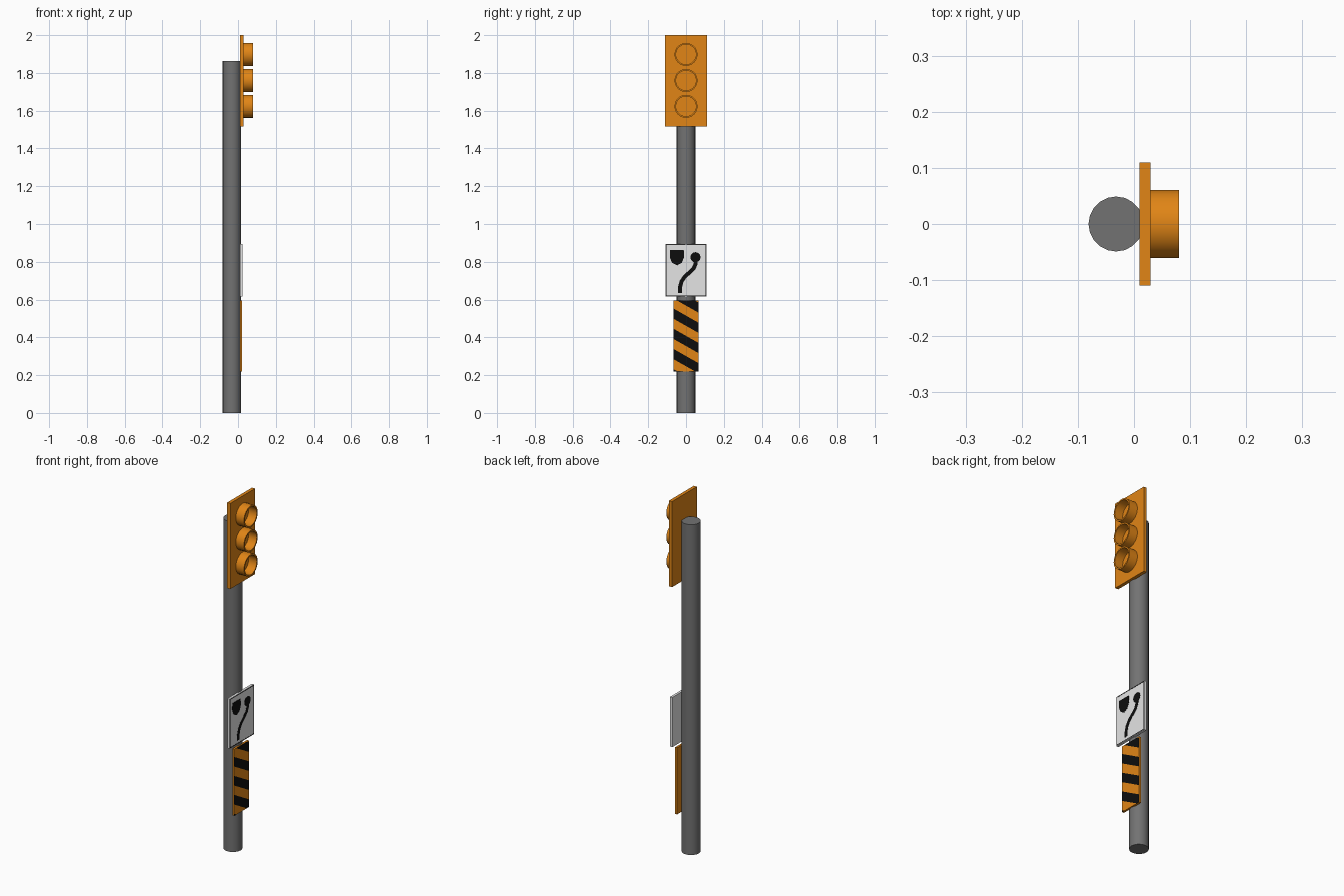
import bpy, bmesh, math
from mathutils import Vector

if "Cube" in bpy.data.objects:
    bpy.data.objects.remove(bpy.data.objects["Cube"])


def material(name, r, g, b):
    m = bpy.data.materials.new(name)
    m.diffuse_color = (r, g, b, 1)
    m.use_nodes = True
    m.node_tree.nodes["Principled BSDF"].inputs["Base Color"].default_value = m.diffuse_color
    return m


ORANGE = material("signal orange", 0.75, 0.235, 0.008)
GREY = material("pole grey", 0.17, 0.17, 0.17)
WHITE = material("sign white", 0.78, 0.78, 0.78)
BLACK = material("marking black", 0.004, 0.004, 0.004)


def finish(name, bm, *mats, smooth=False):
    bmesh.ops.recalc_face_normals(bm, faces=bm.faces)
    me = bpy.data.meshes.new(name)
    bm.to_mesh(me)
    bm.free()
    for m in mats:
        me.materials.append(m)
    ob = bpy.data.objects.new(name, me)
    bpy.context.collection.objects.link(ob)
    if smooth:
        bpy.ops.object.select_all(action='DESELECT')
        ob.select_set(True)
        bpy.context.view_layer.objects.active = ob
        bpy.ops.object.shade_smooth_by_angle(angle=math.radians(35))
    return ob


def box(x0, x1, y0, y1, z0, z1):
    bm = bmesh.new()
    bmesh.ops.create_cube(bm, size=1)
    for v in bm.verts:
        v.co = ((x0 + x1) / 2 + v.co.x * (x1 - x0),
                (y0 + y1) / 2 + v.co.y * (y1 - y0),
                (z0 + z1) / 2 + v.co.z * (z1 - z0))
    return bm


def plate(name, outline, x, thick=0.002):
    """Thin painted marking, outline given in (y, z)."""
    bm = bmesh.new()
    face = bm.faces.new([bm.verts.new((x, y, z)) for y, z in outline])
    ext = bmesh.ops.extrude_face_region(bm, geom=[face])
    for v in ext["geom"]:
        if isinstance(v, bmesh.types.BMVert):
            v.co.x += thick
    return finish(name, bm, BLACK)


# Pole
bm = bmesh.new()
bmesh.ops.create_cone(bm, cap_ends=True, segments=20, radius1=0.049, radius2=0.049, depth=1.862)
bmesh.ops.translate(bm, verts=bm.verts, vec=(-0.032, 0, 0.931))
finish("pole", bm, GREY, smooth=True)

# Signal back board
finish("signal_board", box(0.01, 0.029, -0.11, 0.11, 1.517, 2.0), ORANGE)

# Hollow lamp hoods
for name, z in (("top", 1.898), ("middle", 1.76), ("bottom", 1.623)):
    bm = bmesh.new()
    prof = [(0.025, 0.061), (0.08, 0.061), (0.08, 0.053), (0.025, 0.053)]
    vs = [bm.verts.new((x, 0, z + r)) for x, r in prof]
    es = [bm.edges.new((vs[i], vs[(i + 1) % 4])) for i in range(4)]
    bmesh.ops.spin(bm, geom=vs + es, cent=(0, 0, z), axis=(1, 0, 0),
                   angle=math.tau, steps=24)
    bmesh.ops.remove_doubles(bm, verts=bm.verts, dist=1e-5)
    finish(name + "_lamp_hood", bm, ORANGE, smooth=True)

# White sign plate
SX = 0.024
finish("sign_plate", box(0.01, SX, -0.108, 0.108, 0.615, 0.895), WHITE)

# Thin sign border
for side in (-1, 1):
    y, z = side * 0.104, 0.755 + side * 0.136
    for name, hy, hz, cy, cz in (("upright", 0.0012, 0.137, y, 0.755),
                                 ("rail", 0.105, 0.0012, 0, z)):
        plate("sign_border_" + name, [(cy - hy, cz - hz), (cy + hy, cz - hz),
                                      (cy + hy, cz + hz), (cy - hy, cz + hz)], SX - 0.001)

# Sign symbols: shield, disc and curved stroke
plate("shield_symbol", [(-0.085, 0.862), (-0.012, 0.862), (-0.010, 0.825), (-0.022, 0.795),
                        (-0.047, 0.781), (-0.074, 0.795), (-0.086, 0.825)], SX - 0.001)
plate("disc_symbol", [(0.05 + 0.027 * math.cos(a * math.tau / 16),
                       0.824 + 0.027 * math.sin(a * math.tau / 16)) for a in range(16)], SX - 0.001)
path = [Vector(p) for p in ((-0.032, 0.635), (-0.032, 0.665), (-0.024, 0.695), (-0.006, 0.722),
                            (0.02, 0.745), (0.042, 0.768), (0.051, 0.79), (0.052, 0.805))]
left, right = [], []
for i, p in enumerate(path):
    d = (path[min(i + 1, len(path) - 1)] - path[max(i - 1, 0)]).normalized()
    n = Vector((-d.y, d.x)) * 0.0105
    left.append(p + n)
    right.append(p - n)
plate("curved_stroke", left + right[::-1], SX - 0.001)

# Striped warning panel, front face cut along slanted lines
SLOPE, PERIOD, BAND, START = -0.57, 0.107, 0.054, 0.605
Y0 = -0.065
bm = box(0.01, 0.022, Y0, 0.065, 0.22, 0.595)
for k in range(5):
    for off in (0, BAND):
        bmesh.ops.bisect_plane(bm, geom=bm.verts[:] + bm.edges[:] + bm.faces[:],
                               plane_co=(0, Y0, START - k * PERIOD + off),
                               plane_no=(0, -SLOPE, 1))
bm.normal_update()
for f in bm.faces:
    c = f.calc_center_median()
    h = c.z - SLOPE * (c.y - Y0) - START
    f.material_index = int(f.normal.x > 0.9 and h % PERIOD < BAND)
finish("striped_panel", bm, ORANGE, BLACK)
